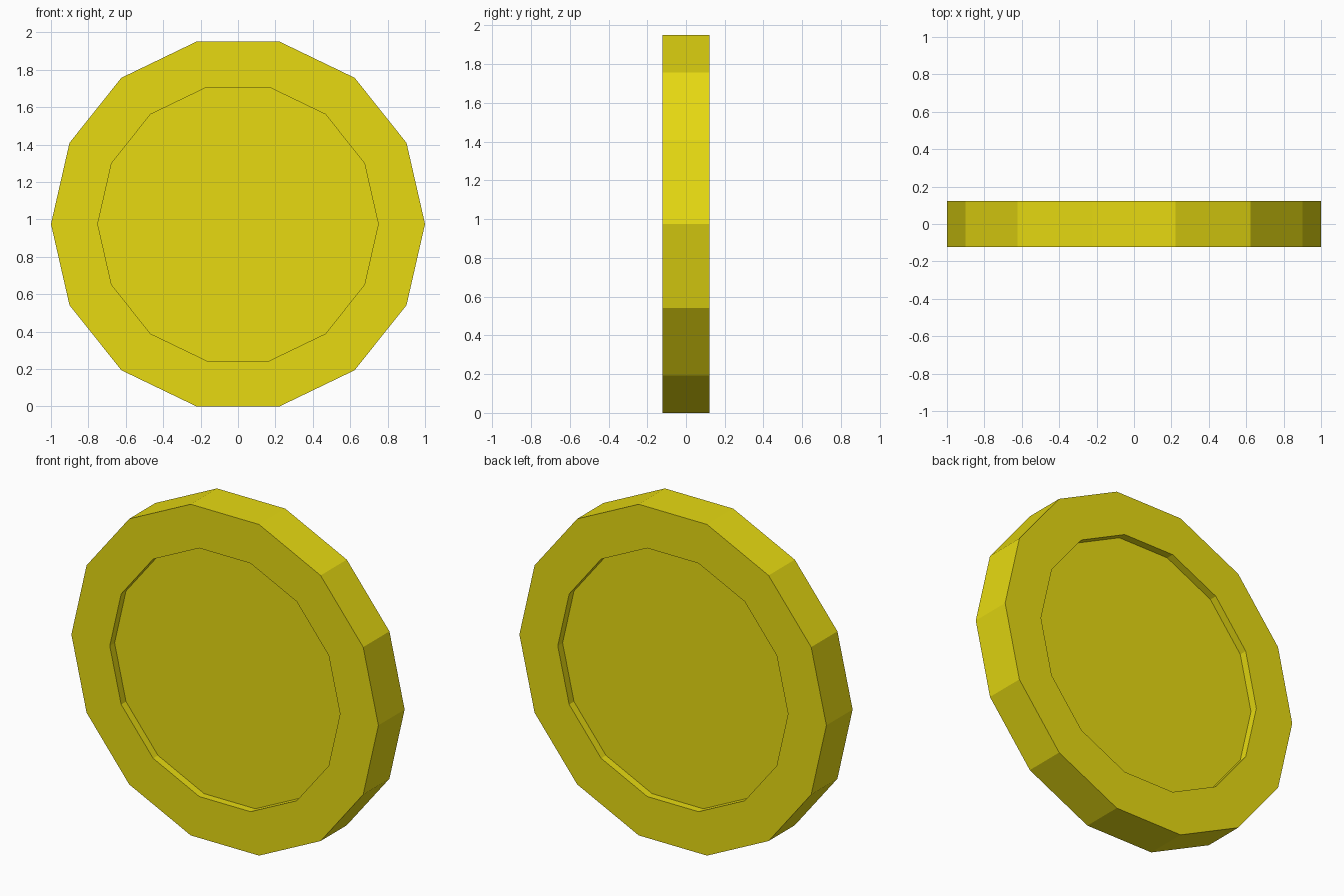
import bpy
import bmesh
from math import cos, sin, pi

SIDES = 14
HALF = 0.122          # half thickness
RIM = 0.75            # radius of the recessed face
DEPTH = 0.045         # depth of the recess
CENTRE_Z = cos(pi / SIDES)

cube = bpy.data.objects.get("Cube")
if cube:
    bpy.data.objects.remove(cube, do_unlink=True)

# Yellow gold
gold = bpy.data.materials.new("yellow_gold")
gold.use_nodes = True
colour = (0.83, 0.73, 0.006, 1)
gold.diffuse_color = colour
gold.node_tree.nodes["Principled BSDF"].inputs["Base Color"].default_value = colour

bm = bmesh.new()


def ring(radius, y):
    """One ring of corners facing along y, with corners on the x axis."""
    angles = [2 * pi * i / SIDES for i in range(SIDES)]
    return [bm.verts.new((radius * cos(a), y, CENTRE_Z + radius * sin(a))) for a in angles]


# Front recess, front rim, edge, back rim and back recess
profile = [(RIM, DEPTH - HALF), (RIM, -HALF), (1, -HALF),
           (1, HALF), (RIM, HALF), (RIM, HALF - DEPTH)]
rings = [ring(r, y) for r, y in profile]
for a, b in zip(rings, rings[1:]):
    for i in range(SIDES):
        j = (i + 1) % SIDES
        bm.faces.new((a[i], a[j], b[j], b[i]))

# Flat recessed faces
bm.faces.new(rings[0])
bm.faces.new(rings[-1])
bmesh.ops.recalc_face_normals(bm, faces=bm.faces)

mesh = bpy.data.meshes.new("coin")
bm.to_mesh(mesh)
bm.free()
mesh.materials.append(gold)
coin = bpy.data.objects.new("coin", mesh)
bpy.context.collection.objects.link(coin)
